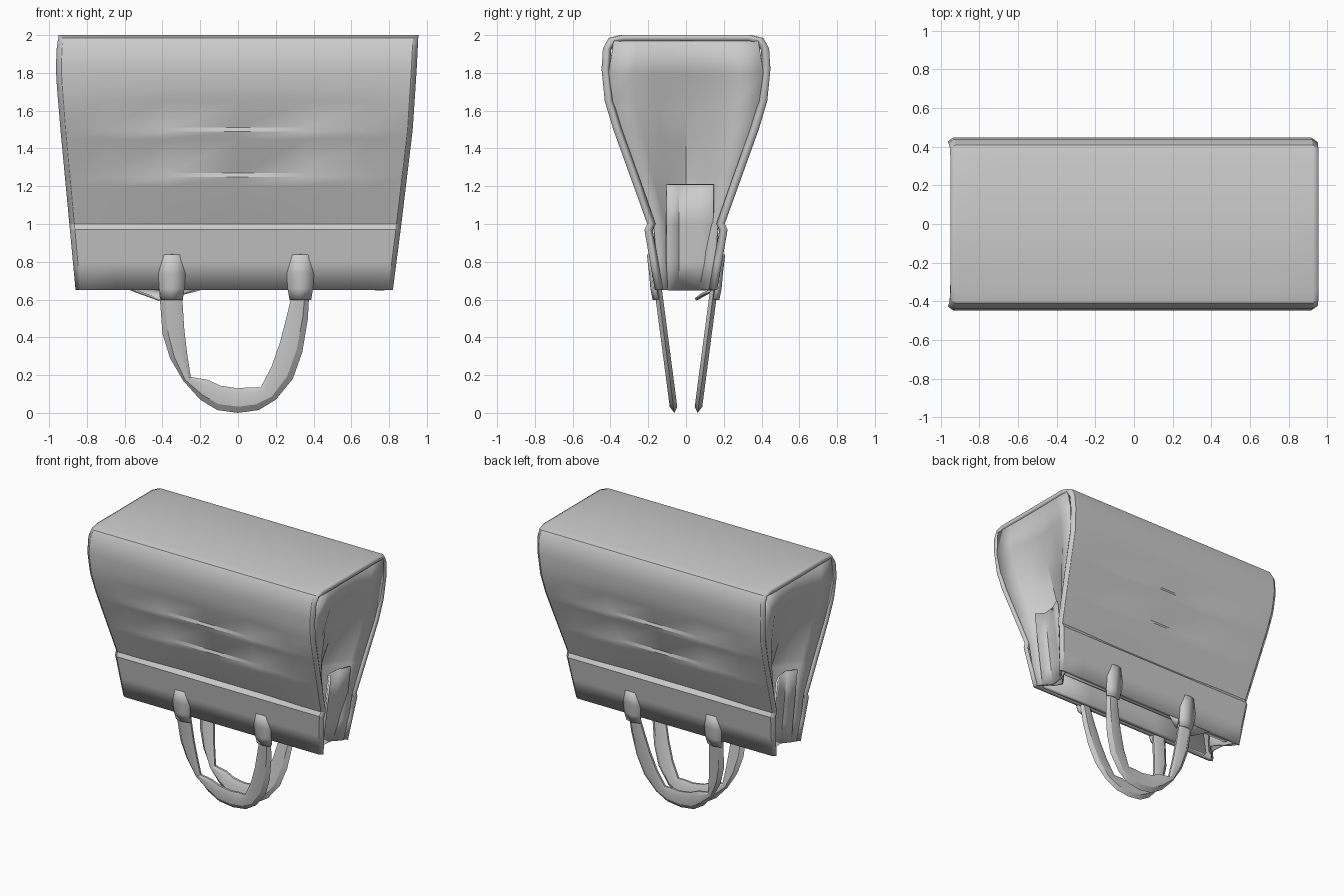
import bpy, bmesh, math
from mathutils import Vector

if "Cube" in bpy.data.objects:
    bpy.data.objects.remove(bpy.data.objects["Cube"])


def lerp(table, z):
    """Piecewise linear lookup in a list of (z, value)."""
    if z <= table[0][0]:
        return table[0][1]
    for (a, va), (b, vb) in zip(table, table[1:]):
        if z <= b:
            return va + (vb - va) * (z - a) / (b - a)
    return table[-1][1]


LEFT = [(.65, -.86), (1.5, -.94), (1.8, -.965), (1.93, -.96), (2, -.95)]
RIGHT = [(.65, .82), (1.0, .865), (1.5, .925), (1.8, .945), (2, .955)]
DEPTH = [(.65, .165), (.97, .22), (1.0, .205), (1.5, .385), (1.65, .43),
         (1.82, .447), (1.93, .44), (1.985, .41), (2, .35)]


def make(name, grid, thick=0, offset=-1, smooth=True):
    """Quad sheet from rows of points, optionally thickened."""
    bm = bmesh.new()
    rows = [[bm.verts.new(p) for p in r] for r in grid]
    for r, s in zip(rows, rows[1:]):
        for i in range(len(r) - 1):
            bm.faces.new((r[i], r[i + 1], s[i + 1], s[i]))
    me = bpy.data.meshes.new(name)
    bm.to_mesh(me)
    bm.free()
    ob = bpy.data.objects.new(name, me)
    bpy.context.collection.objects.link(ob)
    if thick:
        m = ob.modifiers.new("thickness", 'SOLIDIFY')
        m.thickness, m.offset = thick, offset
    if smooth:
        soften(ob)
    return ob


def soften(ob):
    bpy.ops.object.select_all(action='DESELECT')
    ob.select_set(True)
    bpy.context.view_layer.objects.active = ob
    bpy.ops.object.shade_smooth_by_angle(angle=math.radians(25))


# bag body: front panel, base (on top) and back panel as one folded sheet
levels = [.65, .8, .97, 1.0, 1.2, 1.25, 1.27, 1.45, 1.49, 1.51,
          1.65, 1.72, 1.82, 1.93, 1.985, 2.0]
crease = {1.0: .012, 1.25: .0, 1.27: .015, 1.49: 0.0, 1.51: .015, 1.65: .008}
fractions = [-1, -.97, -.75, -.4, 0, .4, .75, .97, 1]


def row(z, side):
    pts = []
    for f in fractions:
        x = (RIGHT if f > 0 else LEFT)
        x = lerp(x, z) * abs(f)
        y = lerp(DEPTH, z)
        if abs(f) < .7:
            y -= crease.get(z, 0)
        if abs(f) == 1:
            y -= .02
        pts.append((x, side * y, z))
    return pts


body = [row(z, -1) for z in levels] + [row(z, 1) for z in reversed(levels)]
make("bag_body", body, .03)

# folded gussets between the panels at both ends
FOLD = [(.65, .14), (1.0, .17), (1.25, .19), (1.6, .12), (1.85, .05), (1.98, .0)]
for side, name in ((1, "right_gusset"), (-1, "left_gusset")):
    edge = RIGHT if side > 0 else LEFT
    grid = []
    for z in (.65, .8, 1.0, 1.22, 1.25, 1.45, 1.61, 1.8, 1.97):
        w = lerp(DEPTH, z) - .035
        d = lerp(FOLD, z)
        r = []
        for t, k in ((-1, .1), (-.68, .35), (-.4, .75), (0, 1), (.4, .75), (.68, .35), (1, .1)):
            r.append((lerp(edge, z) - side * (.01 + d * k), t * w, z))
        grid.append(r)
    make(name, grid, .012, 0)
    # stiffened lip folded out near the opening
    lip = [[(lerp(edge, z) - side * k, y, z)
            for y, k in ((-.10, .05), (-.04, .10), (.06, .09), (.145, .05))]
           for z in (.65, .8, 1.0, 1.21)]
    make(name + "_lip", lip, .015, 0)

# hems lining the inside of the opening
for side, name in ((-1, "front_hem"), (1, "back_hem")):
    hem = []
    for z in (.655, .85, 1.0):
        y = side * (lerp(DEPTH, z) - .05)
        hem.append([(-.76, y, z), (-.3, y, z), (.3, y, z), (.74, y, z)])
    make(name, hem, .03, 0)

# U-shaped carrying handles: outer edge, inner edge in the xz plane
outer = [(-.42, .69), (-.40, .42), (-.36, .29), (-.29, .17), (-.20, .07), (-.11, .015),
         (0, 0), (.11, .015), (.20, .07), (.29, .18), (.34, .32), (.37, .5), (.38, .69)]
inner = [(-.30, .69), (-.285, .45), (-.27, .32), (-.25, .19), (-.16, .175), (-.09, .155),
         (0, .145), (.06, .14), (.12, .135), (.17, .25), (.22, .38), (.26, .52), (.30, .69)]


def handle_y(z):
    return .062 + .085 * min(z, .69) / .65


for side, name in ((-1, "front_handle"), (1, "back_handle")):
    grid = []
    for (ox, oz), (ix, iz) in zip(outer, inner):
        # slim the inner edge to a strap narrower at its lower curve
        c = Vector((ox * .5 + ix * .5, oz * .5 + iz * .5))
        a, b = Vector((ox, oz)), Vector((ix, iz))
        if (b - a).length > .13:
            b = a + (b - a).normalized() * .13
            c = (a + b) / 2
        h = .02
        ring = []
        for p, dy in ((a, 0), (a.lerp(c, .5), h), (c.lerp(b, .5), h), (b, .008),
                      (b, -.008), (c.lerp(b, .5), -h), (a.lerp(c, .5), -h), (a, 0)):
            ring.append((p.x, side * (handle_y(p.y) + dy), p.y))
        grid.append(ring)
    make(name, grid)

    # strap tabs running from the handle ends up the panel
    for cx in (-.35, .33):
        tab = []
        for z, w, out in ((.60, .055, .012), (.66, .065, .012), (.74, .07, .005), (.84, .06, .0)):
            y = side * (lerp(DEPTH, z) + out - (.01 if z < .65 else 0))
            tab.append([(cx - w, y - side * .015, z), (cx, y, z), (cx + w, y - side * .015, z)])
        make(name + "_tab", tab, .02, 0)

# slack corner of the lining drooping below the back edge
make("drooping_flap", [[(-.57, .15, .655), (-.42, .15, .655), (-.2, .15, .655)],
                       [(-.50, .09, .63), (-.42, .05, .6), (-.30, .09, .63)]], .015, 0)
